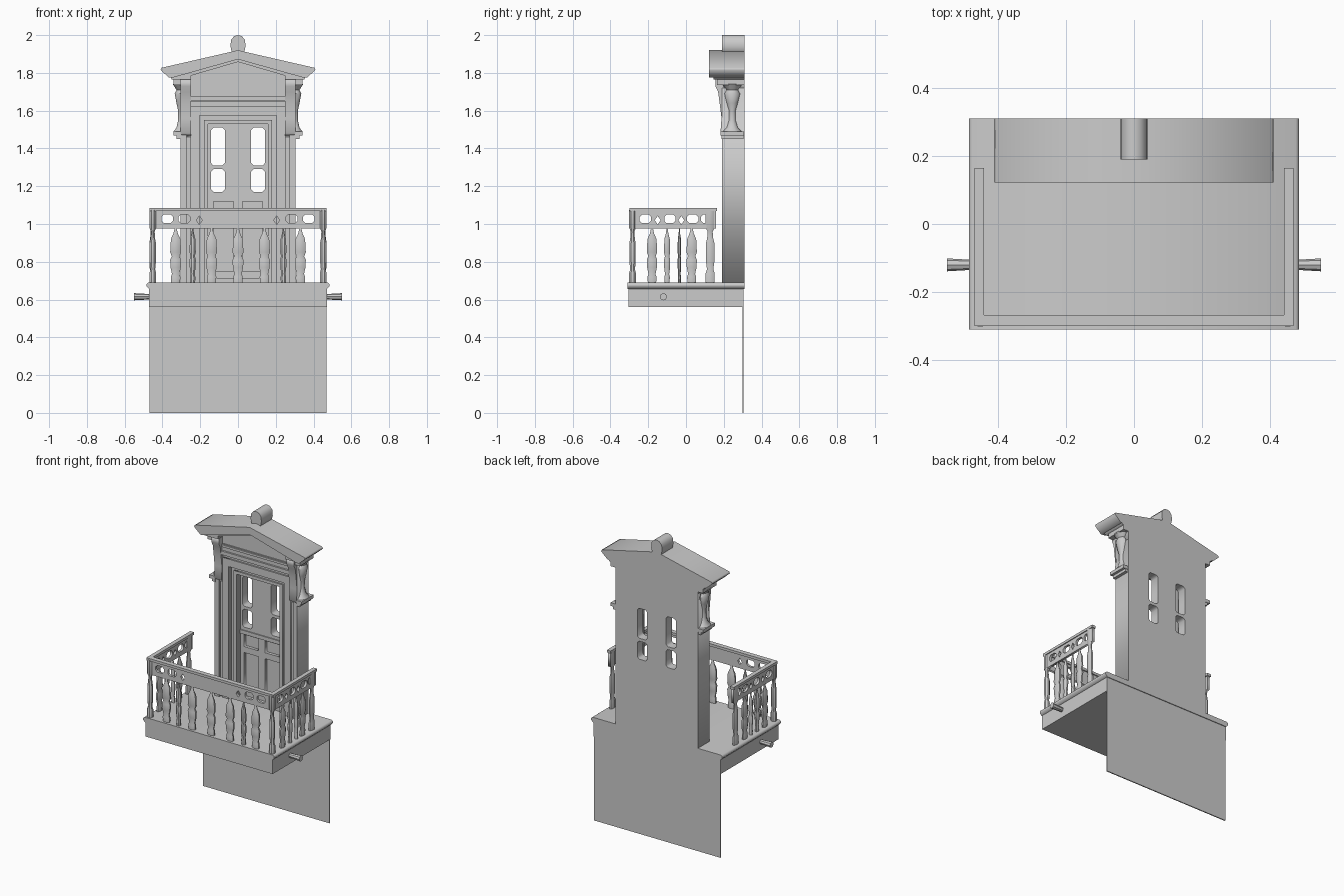
import bpy, bmesh, math
from mathutils import Matrix

if "Cube" in bpy.data.objects:
    bpy.data.objects.remove(bpy.data.objects["Cube"])

BACK = 0.31


def finish(name, bm, smooth=False):
    bmesh.ops.remove_doubles(bm, verts=bm.verts, dist=1e-5)
    bmesh.ops.recalc_face_normals(bm, faces=bm.faces)
    me = bpy.data.meshes.new(name)
    bm.to_mesh(me)
    bm.free()
    ob = bpy.data.objects.new(name, me)
    bpy.context.collection.objects.link(ob)
    if smooth:
        bpy.context.view_layer.objects.active = ob
        ob.select_set(True)
        bpy.ops.object.shade_smooth_by_angle(angle=math.radians(40))
        ob.select_set(False)
    return ob


def box(name, x0, x1, y0, y1, z0, z1):
    bm = bmesh.new()
    m = Matrix.Translation(((x0+x1)/2, (y0+y1)/2, (z0+z1)/2)) @ Matrix.Diagonal((x1-x0, y1-y0, z1-z0, 1))
    bmesh.ops.create_cube(bm, size=1, matrix=m)
    return finish(name, bm)


def prism(name, loops, lo, hi, side=False):
    """Extrude outline plus holes along y, or along x when side is set."""
    cu = bpy.data.curves.new(name, 'CURVE')
    cu.dimensions = '2D'
    cu.fill_mode = 'BOTH'
    cu.extrude = (hi - lo) / 2
    for pts in loops:
        sp = cu.splines.new('POLY')
        sp.points.add(len(pts) - 1)
        for p, (a, b) in zip(sp.points, pts):
            p.co = (a, b, 0, 1)
        sp.use_cyclic_u = True
    tmp = bpy.data.objects.new(name + "_outline", cu)
    bpy.context.collection.objects.link(tmp)
    me = bpy.data.meshes.new_from_object(tmp.evaluated_get(bpy.context.evaluated_depsgraph_get()))
    bpy.data.objects.remove(tmp)
    bm = bmesh.new()
    bm.from_mesh(me)
    mid = (lo + hi) / 2
    for v in bm.verts:
        a, b, c = v.co
        v.co = (mid + c, a, b) if side else (a, mid + c, b)
    return finish(name, bm)


def rect(a0, a1, b0, b1, c=0.0):
    """Rectangle, with chamfered corners when c is given."""
    if not c:
        return [(a0, b0), (a1, b0), (a1, b1), (a0, b1)]
    return [(a0+c, b0), (a1-c, b0), (a1, b0+c), (a1, b1-c), (a1-c, b1), (a0+c, b1), (a0, b1-c), (a0, b0+c)]


def lathe(name, x, y, prof, n=8, sx=1.0, sy=1.0):
    """Turned part from (radius, z) pairs, optionally flattened."""
    bm = bmesh.new()
    rings = []
    for r, z in prof:
        rings.append([bm.verts.new((x + sx*r*math.cos(math.tau*(i+.5)/n), y + sy*r*math.sin(math.tau*(i+.5)/n), z))
                      for i in range(n)])
    for a, b in zip(rings, rings[1:]):
        for i in range(n):
            bm.faces.new((a[i], a[(i+1) % n], b[(i+1) % n], b[i]))
    bm.faces.new(rings[0])
    bm.faces.new(rings[-1])
    return finish(name, bm, True)


# balcony slab, lip and wall skirt below
box("balcony_slab", -.47, .47, -.305, .305, .56, .67)
prism("slab_lip", [[(-.47, .655), (.47, .655), (.485, .67), (.485, .682), (.475, .69),
                    (-.475, .69), (-.485, .682), (-.485, .67)]], -.31, BACK)
box("wall_skirt", -.468, .468, .298, .305, 0, .57)

# door surround: nested portals stepping back to the door
for i, (w, top, iw, itop, y) in enumerate([
        (.305, 1.72, .272, 1.645, .19), (.272, 1.645, .252, 1.625, .205), (.252, 1.625, .205, 1.575, .195),
        (.205, 1.575, .18, 1.55, .222), (.18, 1.55, .158, 1.53, .212)]):
    prism(f"door_surround_{i}", [[(-w, .69), (-w, top), (w, top), (w, .69), (iw, .69), (iw, itop),
                                  (-iw, itop), (-iw, .69)]], y, BACK)

# door leaf with open panes and sunken lower panels
panes, panels = [], []
for s in (-1, 1):
    a, b = sorted((s*.07, s*.142))
    panes += [rect(a, b, 1.17, 1.29, .012), rect(a, b, 1.31, 1.51, .012)]
    a, b = sorted((s*.025, s*.13))
    panels += [rect(a, b, .75, 1.0), rect(a, b, 1.04, 1.12)]
prism("door_leaf", [rect(-.16, .16, .69, 1.535)] + panes + panels, .25, .275)
prism("door_back", [rect(-.16, .16, .69, 1.535)] + panes, .27, BACK)
box("door_lock_rail", -.155, .155, .243, .255, 1.125, 1.15)
box("door_sill", -.17, .17, .225, .26, .69, .715)

# entablature mouldings
box("entablature_lower", -.295, .295, .178, .22, 1.65, 1.675)
box("entablature_upper", -.27, .27, .183, .22, 1.70, 1.715)

# pediment: tympanum, raking cornice in two steps
prism("tympanum", [[(-.305, 1.68), (.305, 1.68), (.305, 1.82), (0, 1.9), (-.305, 1.82)]], .195, BACK)
prism("raking_cornice", [[(-.41, 1.815), (-.405, 1.827), (0, 1.92), (.405, 1.827), (.41, 1.815), (.365, 1.775),
                          (.345, 1.775), (0, 1.872), (-.345, 1.775), (-.365, 1.775)]], .122, BACK)
prism("cornice_step", [[(-.37, 1.80), (0, 1.89), (.37, 1.80), (.35, 1.765), (.25, 1.765), (.25, 1.785),
                        (0, 1.858), (-.25, 1.785), (-.25, 1.765), (-.35, 1.765)]], .145, BACK)

# ridge finial
prism("finial", [[(-.028, 1.89), (-.04, 1.94), (-.037, 1.975), (-.02, 1.995), (0, 2), (.02, 1.995),
                  (.037, 1.975), (.04, 1.94), (.028, 1.89)]], .19, BACK)

# brackets and spouts on both sides
for s, side in ((-1, "left"), (1, "right")):
    x0, x1 = sorted((s*.25, s*.305))
    prism(f"{side}_front_bracket", [[(.2, 1.46), (.182, 1.48), (.188, 1.56), (.178, 1.64), (.17, 1.70),
                                     (.155, 1.73), (.155, 1.77), (.2, 1.77)]], x0, x1, True)
    x0, x1 = sorted((s*.30, s*.342))
    box(f"{side}_bracket_cap", x0, x1, .165, BACK, 1.735, 1.77)
    lathe(f"{side}_side_bracket", s*.303, .245, [(.05, 1.49), (.03, 1.51), (.018, 1.55), (.018, 1.60), (.03, 1.64),
                                                 (.042, 1.69), (.03, 1.71), (.055, 1.74)], 10, .8)
    x0, x1 = sorted((s*.30, s*.325))
    box(f"{side}_bracket_ledge_low", x0, x1, .188, .305, 1.45, 1.468)
    x0, x1 = sorted((s*.30, s*.342))
    box(f"{side}_bracket_ledge", x0, x1, .183, .308, 1.468, 1.49)
    # drain spout, flaring outward
    bm = bmesh.new()
    m = Matrix.Translation((s*.507, -.12, .615)) @ Matrix.Rotation(s*math.pi/2, 4, 'Y')
    bmesh.ops.create_cone(bm, cap_ends=True, segments=8, radius1=.014, radius2=.019, depth=.086, matrix=m)
    finish(f"{side}_drain_spout", bm)

# railing
FY, SX = -.283, .455
baluster = [(.024, .69), (.026, .72), (.02, .735), (.028, .77), (.03, .81), (.021, .83), (.03, .85),
            (.026, .92), (.012, .95), (.006, .975)]
post = [(.026, .69), (.026, .74), (.018, .76), (.024, .80), (.024, .90), (.018, .92), (.014, .96), (.026, .98),
        (.026, 1.075)]


def frieze(centers, diamonds):
    holes = [rect(c-.03, c+.03, 1.005, 1.05, .012) for c in centers]
    return holes + [[(c-.016, 1.02), (c, .998), (c+.016, 1.02), (c, 1.042)] for c in diamonds]


box("front_top_rail", -.468, .468, FY-.016, FY+.016, 1.068, 1.085)
prism("front_frieze", [rect(-.46, .46, .975, 1.072)] + frieze((-.375, -.285, .285, .375), (-.205, .205)), FY-.008, FY+.008)
for i, x in enumerate((-.33, -.24, -.14, 0, .14, .24, .33)):
    k = .6 if abs(x) == .24 else 1.05
    lathe(f"front_baluster_{i}", x, FY, baluster, 8, k, .55)

for s, side in ((-1, "left"), (1, "right")):
    x = s*SX
    box(f"{side}_top_rail", x-.014, x+.014, -.298, .165, 1.068, 1.085)
    prism(f"{side}_frieze", [rect(-.29, .16, .975, 1.072)] + frieze((-.215, -.085, .035, .11), (-.15, -.025)),
          x-.008, x+.008, True)
    for i, (y, k) in enumerate(((-.18, 1), (-.10, .6), (-.035, .35), (.03, 1))):
        lathe(f"{side}_baluster_{i}", x, y, baluster, 8, .5, k)
    lathe(f"{side}_corner_post", x-s*.004, FY, post, 8, .75, .75)
    lathe(f"{side}_end_post", x, .128, post, 8, .55, 1)
